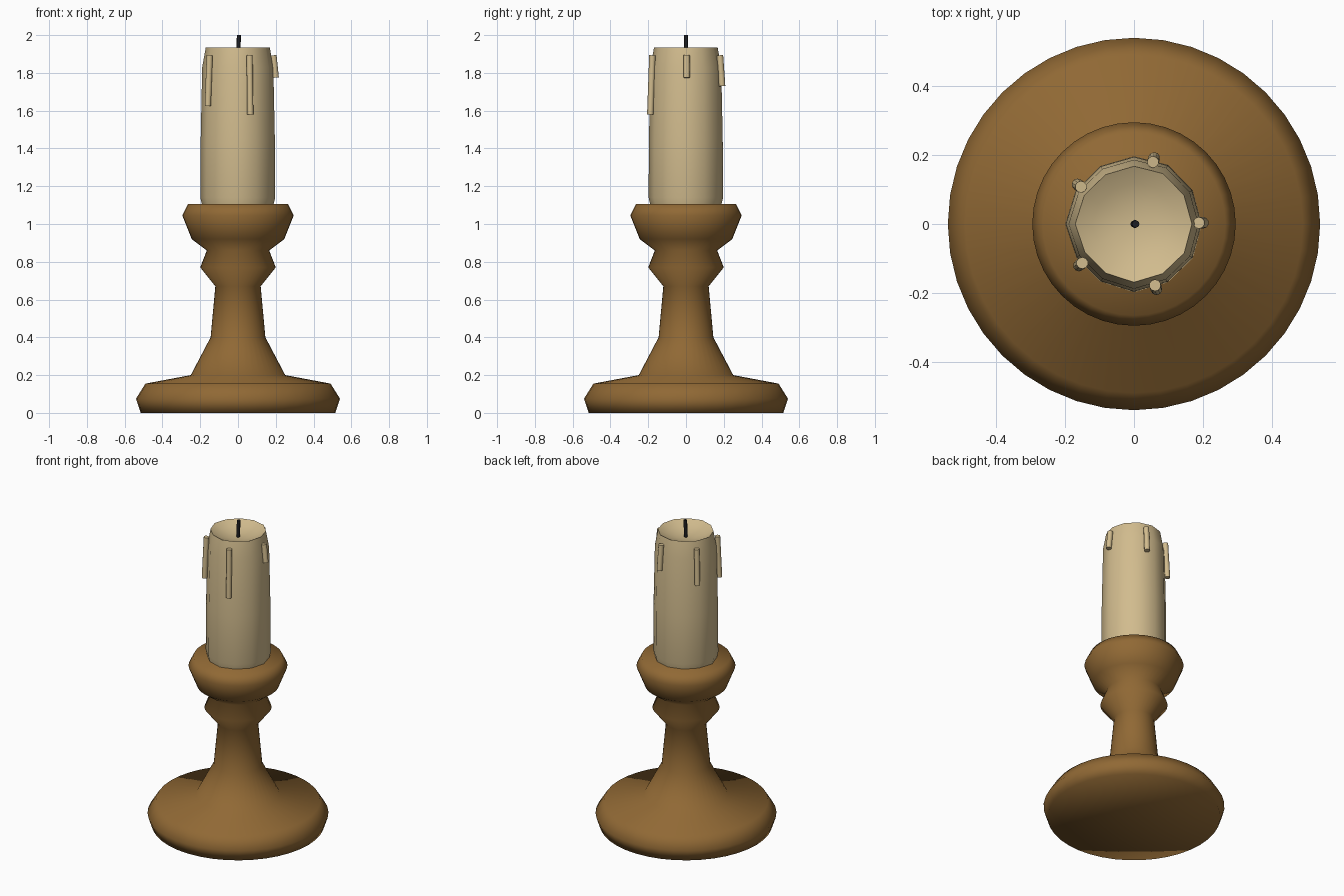
import bpy, math, random
from mathutils import Vector

if "Cube" in bpy.data.objects:
    bpy.data.objects.remove(bpy.data.objects["Cube"])

random.seed(4)


def material(name, rgb):
    m = bpy.data.materials.new(name)
    m.diffuse_color = (*rgb, 1)
    m.use_nodes = True
    m.node_tree.nodes["Principled BSDF"].inputs["Base Color"].default_value = m.diffuse_color
    return m


wood = material("warm brown wood", (0.28, 0.14, 0.035))
wax = material("cream wax", (0.64, 0.50, 0.27))
char = material("black wick", (0.012, 0.012, 0.014))


def add_mesh(name, verts, faces, mat, angle=None):
    me = bpy.data.meshes.new(name)
    me.from_pydata(verts, [], faces)
    me.materials.append(mat)
    ob = bpy.data.objects.new(name, me)
    bpy.context.collection.objects.link(ob)
    bpy.context.view_layer.objects.active = ob
    ob.select_set(True)
    if angle is None:
        bpy.ops.object.shade_smooth()
    else:
        bpy.ops.object.shade_smooth_by_angle(angle=math.radians(angle))
    ob.select_set(False)
    return ob


def lathe(name, profile, sides, mat, wobble=0.0, angle=None):
    """Spin (radius, z) points; both ends close onto the axis."""
    wob = [random.uniform(-wobble, wobble) for _ in range(sides)]
    verts, faces = [], []
    for r, z in profile[1:-1]:
        for i in range(sides):
            a = 2 * math.pi * i / sides
            rr = r + wob[i]
            verts.append((rr * math.cos(a), rr * math.sin(a), z))
    rings = len(profile) - 2
    for k in range(rings - 1):
        for i in range(sides):
            j = (i + 1) % sides
            faces.append((k * sides + i, k * sides + j,
                          (k + 1) * sides + j, (k + 1) * sides + i))
    b = len(verts)
    verts += [(0, 0, profile[0][1]), (0, 0, profile[-1][1])]
    top = (rings - 1) * sides
    for i in range(sides):
        j = (i + 1) % sides
        faces.append((b, j, i))
        faces.append((b + 1, top + i, top + j))
    return add_mesh(name, verts, faces, mat, angle)


def rod(name, p0, p1, r, sides, mat):
    p0, p1 = Vector(p0), Vector(p1)
    q = (p1 - p0).to_track_quat('Z', 'Y')
    ring = [q @ Vector((r * math.cos(2 * math.pi * i / sides),
                        r * math.sin(2 * math.pi * i / sides), 0)) for i in range(sides)]
    verts = [p0 + v for v in ring] + [p1 + v for v in ring]
    faces = [(i, (i + 1) % sides, sides + (i + 1) % sides, sides + i) for i in range(sides)]
    faces += [tuple(reversed(range(sides))), tuple(range(sides, 2 * sides))]
    return add_mesh(name, verts, faces, mat, 50)


# turned holder: base, stem, knop and cup
lathe("candle_holder", [
    (0, 0), (0.515, 0), (0.54, 0.075), (0.49, 0.155), (0.25, 0.2),
    (0.145, 0.4), (0.12, 0.67), (0.2, 0.77), (0.165, 0.86),
    (0.245, 0.92), (0.295, 1.045), (0.265, 1.105), (0, 1.105)], 40, wood)

# slightly uneven candle with a dished top
lathe("candle", [
    (0, 1.09), (0.185, 1.09), (0.197, 1.14), (0.195, 1.45), (0.187, 1.83),
    (0.168, 1.935), (0.12, 1.91), (0.06, 1.895), (0, 1.89)], 12, wax, 0.004, 60)

# wax drips around the rim
for i, end in enumerate((1.775, 1.73, 1.66, 1.625, 1.58)):
    a = math.radians(72 * i + 1)
    c, s = math.cos(a), math.sin(a)
    rod("wax_drip_%d" % (i + 1), (0.2 * c, 0.2 * s, end),
        (0.188 * c, 0.188 * s, 1.893), 0.017, 10, wax)

# wick
rod("wick", (0, 0, 1.87), (0.005, 0, 2.0), 0.011, 8, char)
